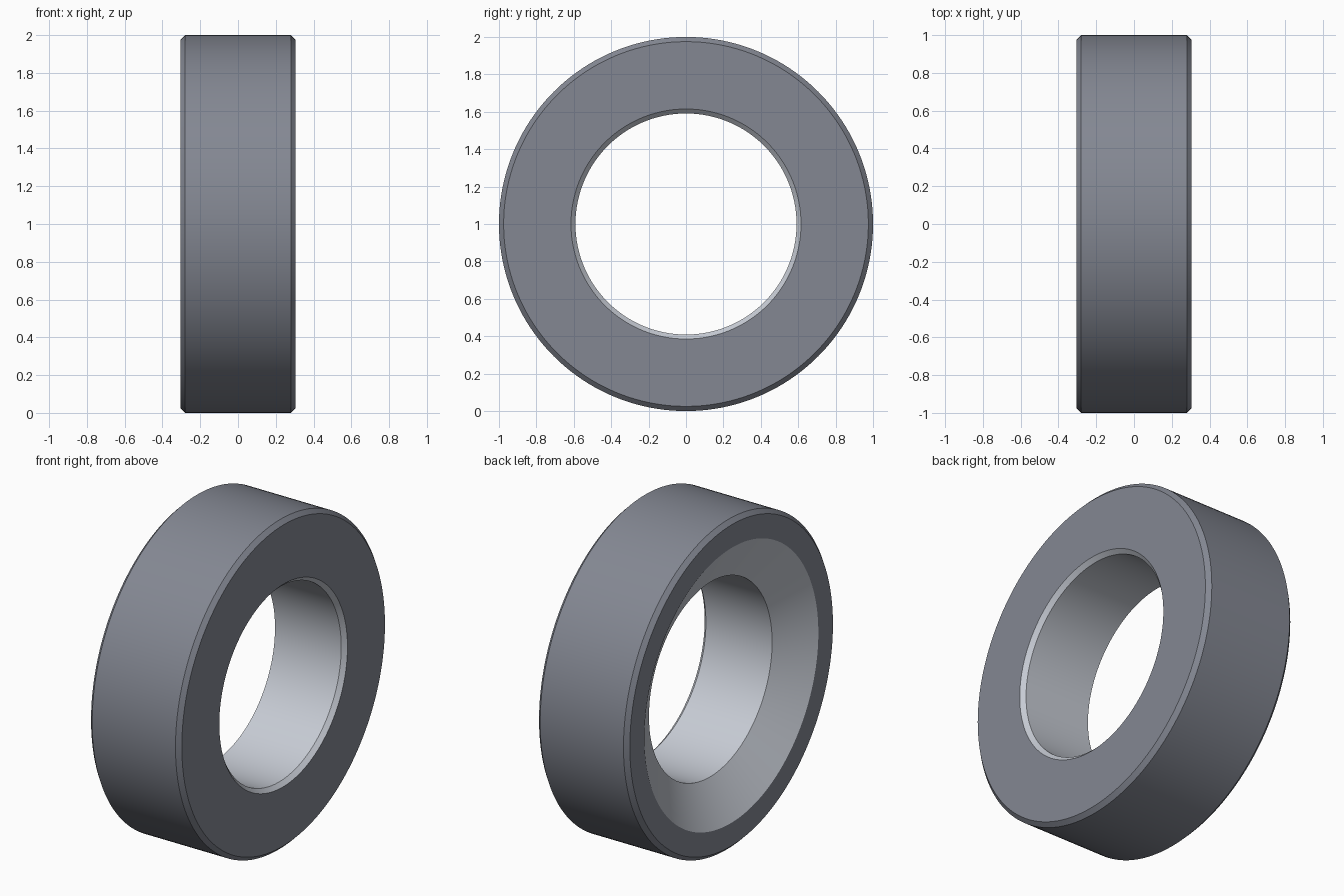
import bpy, bmesh
from math import cos, sin, pi, radians

if "Cube" in bpy.data.objects:
    bpy.data.objects.remove(bpy.data.objects["Cube"])

SEGMENTS = 160

# Closed ring section as (x, radius): chamfered rims, conical recess on the -x side
PROFILE = [
    (-0.305, 0.975), (-0.28, 1.0), (0.28, 1.0), (0.305, 0.975),
    (0.305, 0.615), (0.28, 0.591), (-0.165, 0.591), (-0.305, 0.835),
]
# Material slot of each section edge: 0 = dark outside, 1 = bright machined bore
EDGE_SLOT = [0, 0, 0, 0, 1, 1, 1, 0]


def material(name, color):
    mat = bpy.data.materials.new(name)
    mat.diffuse_color = (*color, 1.0)
    mat.use_nodes = True
    mat.node_tree.nodes["Principled BSDF"].inputs["Base Color"].default_value = mat.diffuse_color
    return mat


def lathe_x(name, profile, slots, materials, centre_z):
    """Spin a closed profile around a horizontal x axis."""
    bm = bmesh.new()
    loops = []
    for i in range(SEGMENTS):
        a = 2 * pi * i / SEGMENTS
        loops.append([bm.verts.new((x, r * cos(a), r * sin(a))) for x, r in profile])
    n = len(profile)
    for i in range(SEGMENTS):
        here, nxt = loops[i], loops[(i + 1) % SEGMENTS]
        for j in range(n):
            k = (j + 1) % n
            face = bm.faces.new((here[j], here[k], nxt[k], nxt[j]))
            face.material_index = slots[j]
    bmesh.ops.recalc_face_normals(bm, faces=bm.faces)
    mesh = bpy.data.meshes.new(name)
    for mat in materials:
        mesh.materials.append(mat)
    bm.to_mesh(mesh)
    bm.free()
    obj = bpy.data.objects.new(name, mesh)
    obj.location.z = centre_z
    bpy.context.collection.objects.link(obj)
    return obj


# Chamfered collar ring
dark = material("dark_steel", (0.23, 0.245, 0.29))
bright = material("machined_steel", (0.57, 0.60, 0.66))
ring = lathe_x("collar_ring", PROFILE, EDGE_SLOT, (dark, bright), 1.0)
bpy.context.view_layer.objects.active = ring
ring.select_set(True)
bpy.ops.object.shade_smooth_by_angle(angle=radians(25))
